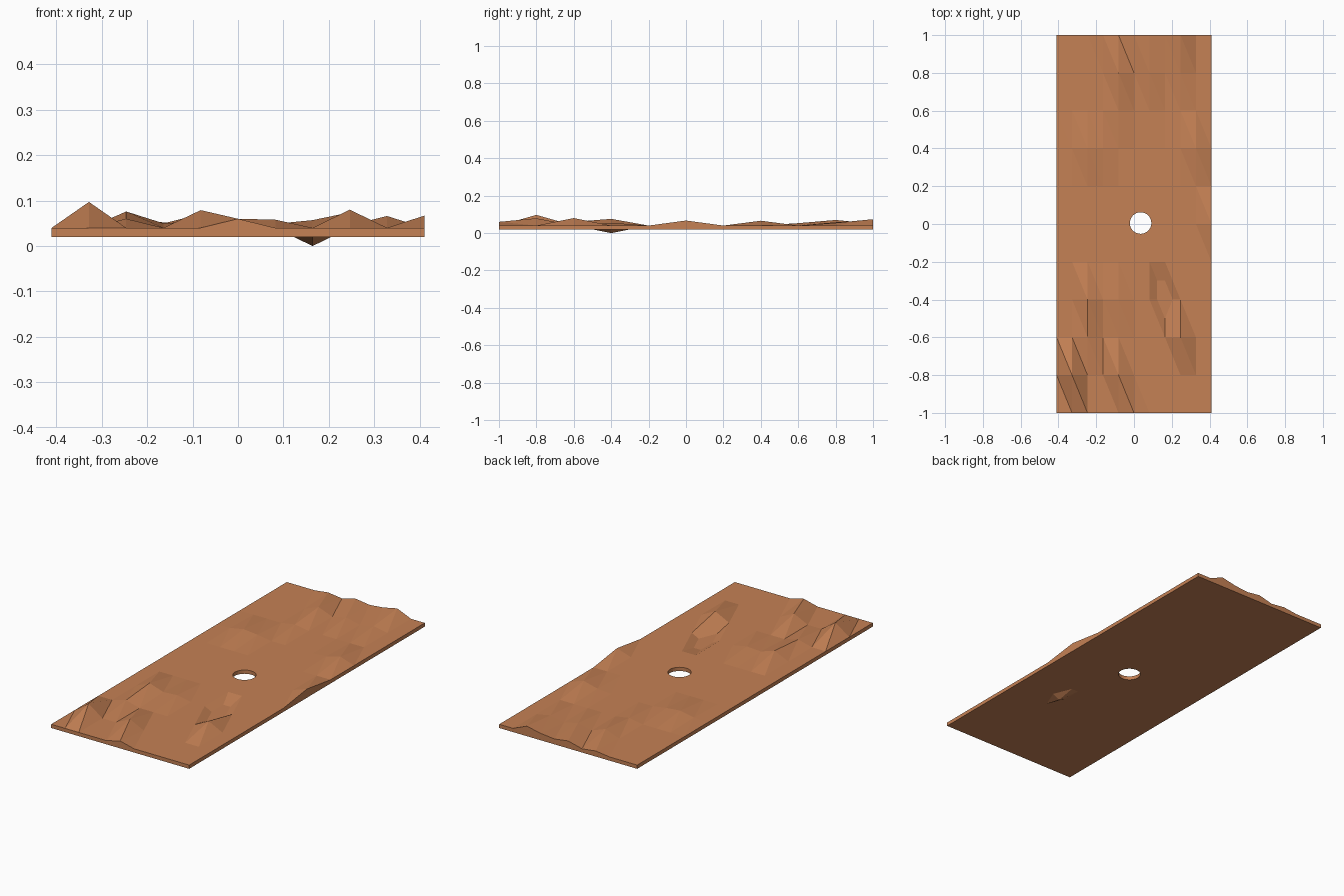
import bpy, bmesh

if "Cube" in bpy.data.objects:
    bpy.data.objects.remove(bpy.data.objects["Cube"])

NX, NY = 10, 10
DX, DY = 0.082, 0.2
X0, Y0 = -0.41, -1.0
BASE, BOTTOM = 0.04, 0.02

# raised or sunken grid points: (column, row) -> height
bumps = {
    (5, 0): 0.06,
    (1, 1): 0.097, (4, 1): 0.079,
    (2, 2): 0.06, (8, 2): 0.08,
    (2, 3): 0.076, (3, 3): 0.05, (4, 3): 0.055, (7, 3): 0.0,
    (10, 5): 0.067,
    (1, 7): 0.045, (2, 7): 0.06, (3, 7): 0.052, (8, 7): 0.046, (9, 7): 0.066,
    (4, 8): 0.053,
    (4, 9): 0.07, (6, 9): 0.058, (8, 9): 0.055,
    (3, 10): 0.05, (5, 10): 0.06, (6, 10): 0.049, (7, 10): 0.057, (8, 10): 0.074,
}

mat = bpy.data.materials.new("clay")
mat.diffuse_color = (0.56, 0.22, 0.09, 1)
mat.use_nodes = True
mat.node_tree.nodes["Principled BSDF"].inputs["Base Color"].default_value = mat.diffuse_color

# terrain slab: triangulated bumpy top, straight walls, flat underside
bm = bmesh.new()
top = [[bm.verts.new((X0 + i * DX, Y0 + j * DY, bumps.get((i, j), BASE)))
        for i in range(NX + 1)] for j in range(NY + 1)]
for j in range(NY):
    for i in range(NX):
        a, b, c, d = top[j][i], top[j][i + 1], top[j + 1][i + 1], top[j + 1][i]
        bm.faces.new((a, b, d))
        bm.faces.new((b, c, d))
rim = ([top[0][i] for i in range(NX)] + [top[j][NX] for j in range(NY)]
       + [top[NY][i] for i in range(NX, 0, -1)] + [top[j][0] for j in range(NY, 0, -1)])
low = [bm.verts.new((v.co.x, v.co.y, BOTTOM)) for v in rim]
for k in range(len(rim)):
    n = (k + 1) % len(rim)
    bm.faces.new((rim[k], low[k], low[n], rim[n]))
bm.faces.new(low[::-1])
bmesh.ops.recalc_face_normals(bm, faces=bm.faces)
mesh = bpy.data.meshes.new("terrain_slab")
bm.to_mesh(mesh)
bm.free()
slab = bpy.data.objects.new("terrain_slab", mesh)
bpy.context.collection.objects.link(slab)
mesh.materials.append(mat)

# round hole through the slab
bpy.ops.mesh.primitive_cylinder_add(vertices=32, radius=0.057, depth=0.4,
                                    location=(0.035, 0.005, 0.03))
cutter = bpy.context.object
cutter.name = "hole_cutter"
cutter.data.materials.append(mat)
mod = slab.modifiers.new("hole", 'BOOLEAN')
mod.operation = 'DIFFERENCE'
mod.solver = 'EXACT'
mod.object = cutter
cutter.hide_render = True
cutter.hide_set(True)
